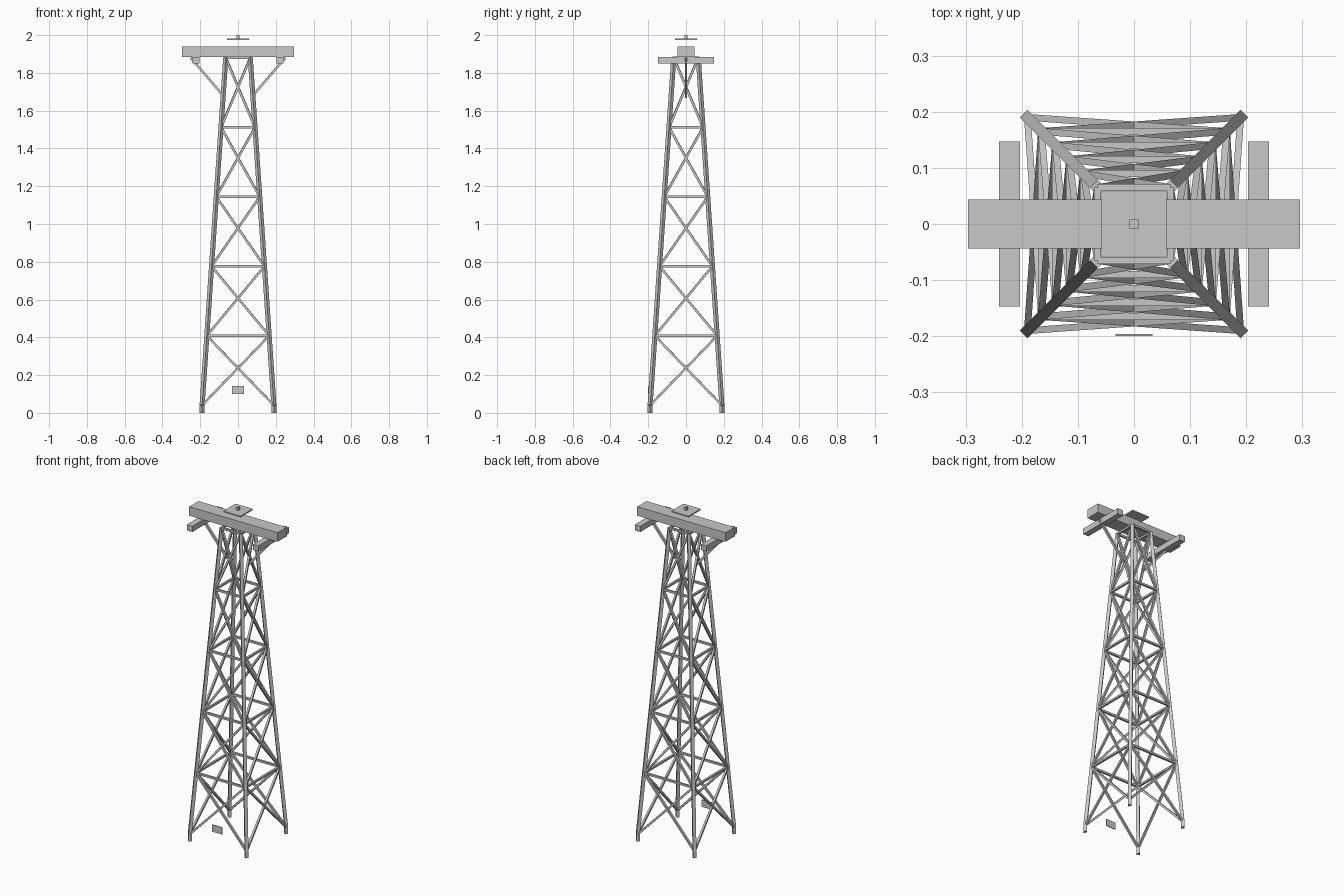
import bpy
import bmesh
from mathutils import Vector, Matrix

cube = bpy.data.objects.get("Cube")
if cube:
    bpy.data.objects.remove(cube, do_unlink=True)

steel = bpy.data.materials.new("grey steel")
steel.use_nodes = True
grey = (0.58, 0.58, 0.58, 1)
steel.diffuse_color = grey
steel.node_tree.nodes["Principled BSDF"].inputs["Base Color"].default_value = grey


def add_object(name, bm):
    mesh = bpy.data.meshes.new(name)
    bm.to_mesh(mesh)
    bm.free()
    mesh.materials.append(steel)
    obj = bpy.data.objects.new(name, mesh)
    bpy.context.collection.objects.link(obj)
    return obj


def bar(bm, start, end, width):
    """Square bar between two points, one pair of sides kept vertical."""
    start, end = Vector(start), Vector(end)
    along = (end - start).normalized()
    side = along.cross(Vector((0, 0, 1))).normalized()
    up = side.cross(along)
    basis = Matrix((side, along, up)).transposed().to_4x4()
    size = Matrix.Diagonal((width, (end - start).length, width, 1))
    bmesh.ops.create_cube(
        bm, size=1, matrix=Matrix.Translation((start + end) / 2) @ basis @ size)


def box(name, centre, size, turn=0.0):
    bm = bmesh.new()
    bmesh.ops.create_cube(
        bm, size=1, matrix=Matrix.Translation(centre)
        @ Matrix.Rotation(turn, 4, "Z") @ Matrix.Diagonal((*size, 1)))
    return add_object(name, bm)


# Tapering tower layout
BASE_Z, TOP_Z = 0.04, 1.88
BASE_R, TOP_R = 0.19, 0.065
BAYS = 5
CORNERS = [(1, -1), (1, 1), (-1, 1), (-1, -1)]
LEG, BRACE = 0.019, 0.012


def node(corner, level):
    t = level / BAYS
    r = BASE_R + (TOP_R - BASE_R) * t
    return (corner[0] * r, corner[1] * r, BASE_Z + (TOP_Z - BASE_Z) * t)


# Legs and feet
for i, corner in enumerate(CORNERS, 1):
    bm = bmesh.new()
    bar(bm, node(corner, 0), node(corner, BAYS), LEG)
    add_object(f"leg_{i}", bm)
    x, y, z = node(corner, 0)
    box(f"foot_{i}", (x, y, z / 2), (LEG, LEG, z), 0.7854)

# Lattice: crossed braces in each bay and a ring above it
for level in range(BAYS):
    cross, ring = bmesh.new(), bmesh.new()
    for a, b in zip(CORNERS, CORNERS[1:] + CORNERS[:1]):
        bar(cross, node(a, level), node(b, level + 1), BRACE)
        bar(cross, node(b, level), node(a, level + 1), BRACE)
        bar(ring, node(a, level + 1), node(b, level + 1), BRACE)
    add_object(f"cross_braces_{level + 1}", cross)
    add_object(f"ring_{level + 1}", ring)

# Head beam with side arms and struts
box("head_beam", (0, 0, 1.912), (0.592, 0.088, 0.055))
for name, s in (("left", 1), ("right", -1)):
    box(f"{name}_cross_arm", (s * 0.222, 0, 1.867), (0.037, 0.294, 0.035))
    bm = bmesh.new()
    bar(bm, (s * 0.07, 0, 1.67), (s * 0.25, 0, 1.88), 0.013)
    add_object(f"{name}_strut", bm)

# Top plate, beacon and front sign
box("top_plate", (0, 0, 1.978), (0.116, 0.116, 0.008))
box("beacon", (0, 0, 1.99), (0.016, 0.016, 0.02))
box("sign_plate", (0, -0.198, 0.122), (0.066, 0.004, 0.043))
